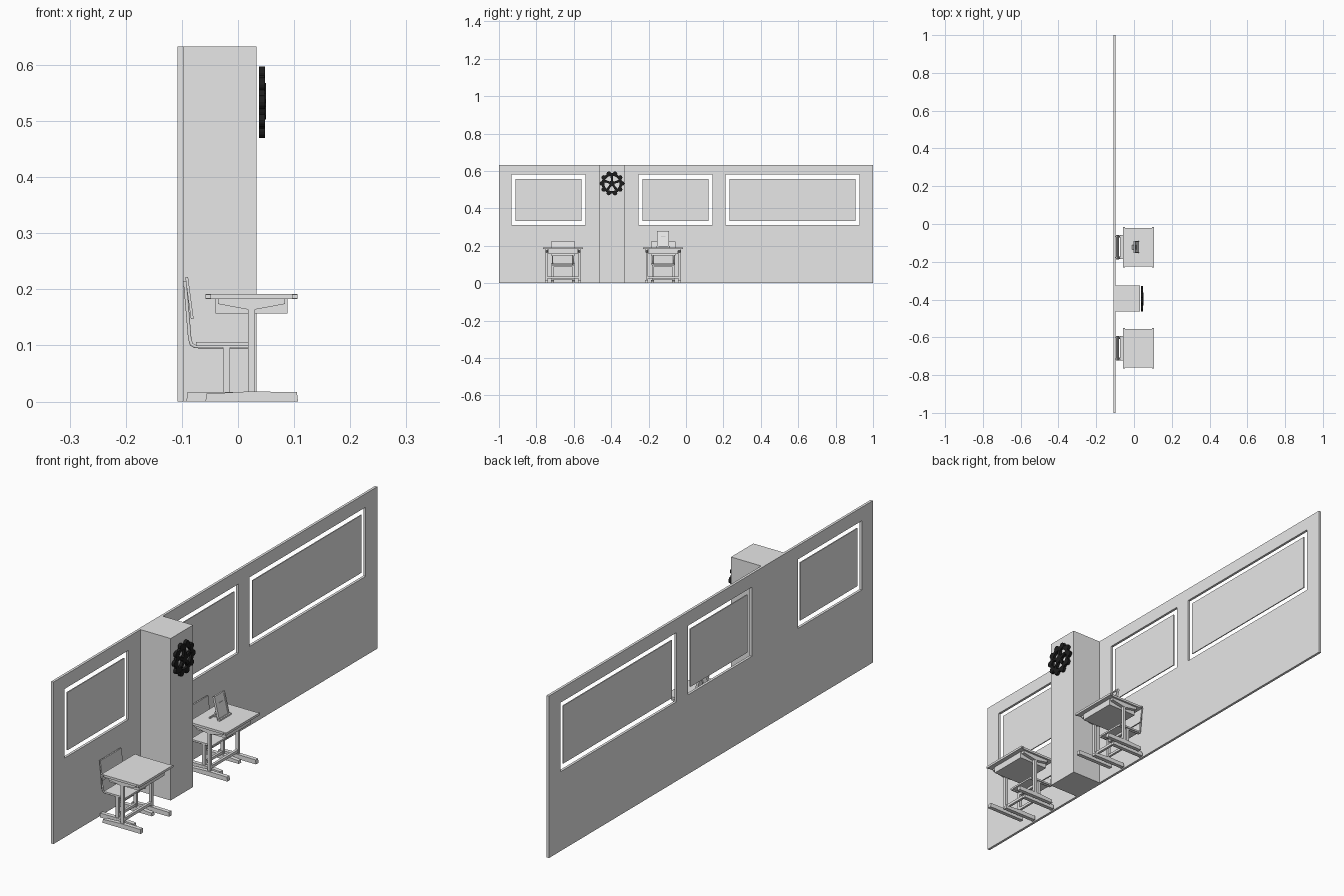
import bpy, bmesh, math
from mathutils import Matrix, Vector

if "Cube" in bpy.data.objects:
    bpy.data.objects.remove(bpy.data.objects["Cube"])


def material(name, value):
    m = bpy.data.materials.new(name)
    m.use_nodes = True
    col = (value, value, value, 1)
    m.diffuse_color = col
    m.node_tree.nodes["Principled BSDF"].inputs["Base Color"].default_value = col
    return m


GREY = material("light_grey", 0.8)
BLACK = material("black", 0.012)


def finish(bm, name, mat=GREY):
    bmesh.ops.recalc_face_normals(bm, faces=bm.faces)
    me = bpy.data.meshes.new(name)
    bm.to_mesh(me)
    bm.free()
    me.materials.append(mat)
    ob = bpy.data.objects.new(name, me)
    bpy.context.collection.objects.link(ob)
    return ob


def add_box(bm, x, y, z, tilt=None):
    """Box from (low, high) ranges, optionally transformed by a matrix."""
    lo, hi = Vector((x[0], y[0], z[0])), Vector((x[1], y[1], z[1]))
    mat = Matrix.Translation((lo + hi) / 2) @ Matrix.Diagonal((hi - lo).to_4d())
    bmesh.ops.create_cube(bm, size=1, matrix=(tilt or Matrix()) @ mat)


def box(name, x, y, z, tilt=None, mat=GREY):
    bm = bmesh.new()
    add_box(bm, x, y, z, tilt)
    return finish(bm, name, mat)


def prism(name, profile, y):
    """Extrude an (x, z) outline along y."""
    bm = bmesh.new()
    face = bm.faces.new([bm.verts.new((px, y[0], pz)) for px, pz in profile])
    new = bmesh.ops.extrude_face_region(bm, geom=[face])["geom"]
    bmesh.ops.translate(bm, vec=(0, y[1] - y[0], 0),
                        verts=[g for g in new if isinstance(g, bmesh.types.BMVert)])
    return finish(bm, name)


def ring(name, y, z, width, x):
    """Rectangular frame facing x."""
    bm = bmesh.new()
    corners = [(y[0], z[0]), (y[1], z[0]), (y[1], z[1]), (y[0], z[1])]
    face = bm.faces.new([bm.verts.new((x[0], a, b)) for a, b in corners])
    bmesh.ops.inset_region(bm, faces=[face], thickness=width)
    bmesh.ops.delete(bm, geom=[face], context="FACES")
    new = bmesh.ops.extrude_face_region(bm, geom=bm.faces[:])["geom"]
    bmesh.ops.translate(bm, vec=(x[1] - x[0], 0, 0),
                        verts=[g for g in new if isinstance(g, bmesh.types.BMVert)])
    return finish(bm, name)


def tube(name, points, radius):
    cu = bpy.data.curves.new(name, "CURVE")
    cu.dimensions = "3D"
    cu.bevel_depth = radius
    cu.bevel_resolution = 1
    cu.use_fill_caps = True
    sp = cu.splines.new("POLY")
    sp.points.add(len(points) - 1)
    for p, co in zip(sp.points, points):
        p.co = (*co, 1)
    cu.materials.append(GREY)
    ob = bpy.data.objects.new(name, cu)
    bpy.context.collection.objects.link(ob)


# Wall panels with window openings
WALL_X, HEIGHT, SEAM = (-0.1075, -0.0975), 0.633, -0.325
SILL, HEAD = 0.31, 0.58
panels = {
    "short_wall": ((-1, SEAM), [(-0.933, -0.537)]),
    "long_wall": ((SEAM, 1), [(-0.254, 0.142), (0.211, 0.928)]),
}
for name, (span, windows) in panels.items():
    wall = box(name, WALL_X, span, (0, HEIGHT))
    for i, (a, b) in enumerate(windows):
        cutter = box("cutter", (-0.2, 0), (a, b), (SILL, HEAD))
        cutter.hide_render = True
        mod = wall.modifiers.new("opening", "BOOLEAN")
        mod.operation, mod.solver, mod.object = "DIFFERENCE", "EXACT", cutter
        bpy.context.view_layer.objects.active = wall
        bpy.ops.object.modifier_apply(modifier=mod.name)
        bpy.data.objects.remove(cutter)
        # Outer trim, sash, glazing and bars
        label = f"{name}_window_{i + 1}"
        ring(label + "_trim", (a, b), (SILL, HEAD), 0.024, (-0.1055, -0.0958))
        a, b, mid = a + 0.022, b - 0.022, (a + b) / 2
        box(label + "_panes", (-0.1035, -0.0995), (a, b), (SILL + 0.022, HEAD - 0.022))
        for y0, y1 in ((a, mid), (mid, b)):
            for z0, z1 in ((SILL + 0.022, 0.457), (0.457, HEAD - 0.022)):
                ring(label + "_sash", (y0, y1), (z0, z1), 0.006, (-0.1045, -0.0982))

# Column
box("column", (WALL_X[1], 0.033), (-0.463, SEAM), (0, HEIGHT))

# Scalloped round wall ornament on the column
bm = bmesh.new()
centre = Matrix.Translation((0.0425, -0.396, 0.5335))
face_x = Matrix.Rotation(math.pi / 2, 4, "Y")


def disc(radius, depth, sides, offset):
    bmesh.ops.create_cone(bm, cap_ends=True, segments=sides, radius1=radius, radius2=radius,
                          depth=depth, matrix=centre @ Matrix.Translation(offset) @ face_x)


def flat_ring(inner, outer, depth, sides=30):
    tilt = centre @ face_x
    loops = []
    for r, h in ((inner, -depth), (outer, -depth), (outer, depth), (inner, depth)):
        loops.append([bm.verts.new(tilt @ Vector((r * math.cos(t), r * math.sin(t), h / 2)))
                      for t in (2 * math.pi * k / sides for k in range(sides))])
    for j in range(4):
        p, q = loops[j], loops[(j + 1) % 4]
        for k in range(sides):
            n = (k + 1) % sides
            bm.faces.new((p[k], p[n], q[n], q[k]))


flat_ring(0.041, 0.055, 0.010)
for k in range(10):
    t = 2 * math.pi * k / 10
    disc(0.012, 0.011, 12, (0, 0.0545 * math.cos(t), 0.0545 * math.sin(t)))
for k in range(5):
    turn = Matrix.Rotation(2 * math.pi * k / 5, 4, "X")
    add_box(bm, (-0.004, 0.007), (-0.006, 0.006), (0.01, 0.034), centre @ turn)
    add_box(bm, (-0.004, 0.004), (-0.007, 0.007), (0.03, 0.045), centre @ turn)
disc(0.015, 0.012, 16, (0.0015, 0, 0))
finish(bm, "wall_ornament", BLACK)


def desk(c):
    # Top, corner pegs and book tray
    box("desk_top", (-0.058, 0.106), (c - 0.102, c + 0.102), (0.183, 0.192))
    box("desk_tray", (-0.04, 0.088), (c - 0.078, c + 0.078), (0.157, 0.183))
    for side in (-1, 1):
        def span(near, far):
            return tuple(sorted((c + side * near, c + side * far)))
        for x in (-0.053, 0.101):
            box("corner_peg", (x - 0.005, x + 0.005), span(0.1, 0.107), (0.184, 0.191))
        # Side bracket, post and foot
        prism("desk_bracket", [(-0.036, 0.183), (-0.036, 0.174), (0.018, 0.164), (0.03, 0.164),
                               (0.084, 0.174), (0.084, 0.183)], span(0.08, 0.094))
        box("desk_post", (0.018, 0.03), span(0.082, 0.093), (0.01, 0.166))
        prism("desk_foot", [(-0.058, 0), (0.107, 0), (0.105, 0.017), (0.018, 0.018),
                            (-0.056, 0.014)], span(0.08, 0.096))
    box("desk_crossbar", (0.019, 0.029), (c - 0.085, c + 0.085), (0.025, 0.036))


def chair(c):
    box("chair_seat", (-0.075, 0.02), (c - 0.064, c + 0.064), (0.099, 0.106))
    prism("chair_back", [(-0.094, 0.222), (-0.089, 0.222), (-0.079, 0.147), (-0.084, 0.147)],
          (c - 0.065, c + 0.065))
    for side in (-1, 1):
        y = c + side * 0.056
        tube("chair_rail", [(-0.0945, y, 0.215), (-0.086, y, 0.112), (-0.083, y, 0.102),
                            (-0.076, y, 0.098), (0.02, y, 0.098)], 0.0035)
        box("chair_post", (-0.027, -0.014), (y - 0.005, y + 0.005), (0.01, 0.098))
        prism("chair_foot", [(-0.092, 0), (0.055, 0), (0.053, 0.012), (-0.014, 0.017),
                             (-0.09, 0.017)], (y - 0.008, y + 0.008))
    for z in (0.02, 0.086):
        box("chair_crossbar", (-0.025, -0.016), (c - 0.054, c + 0.054), (z, z + 0.01))


for c in (-0.658, -0.122):
    desk(c)
    chair(c)

# Leaning display stand on the rear desk
c = -0.122
lean = Matrix.Translation((0.024, c, 0.192)) @ Matrix.Rotation(math.radians(-14), 4, "Y")
box("stand_panel", (-0.005, 0.001), (-0.032, 0.032), (0, 0.09), lean)
bm = bmesh.new()
for side in (-1, 1):
    add_box(bm, (0.001, 0.004), sorted((side * 0.026, side * 0.032)), (0, 0.09), lean)
for z in (0, 0.084):
    add_box(bm, (0.001, 0.004), (-0.026, 0.026), (z, z + 0.006), lean)
finish(bm, "stand_border")
box("stand_ledge", (0.022, 0.032), (c - 0.036, c + 0.036), (0.192, 0.198))
box("stand_base", (-0.012, 0.025), (c - 0.015, c + 0.015), (0.192, 0.196))
box("stand_rear_foot", (-0.014, -0.009), (c - 0.036, c + 0.036), (0.192, 0.198))
prism("stand_prop", [(-0.012, 0.194), (-0.006, 0.194), (0.012, 0.25), (0.008, 0.25)],
      (c - 0.012, c + 0.012))
